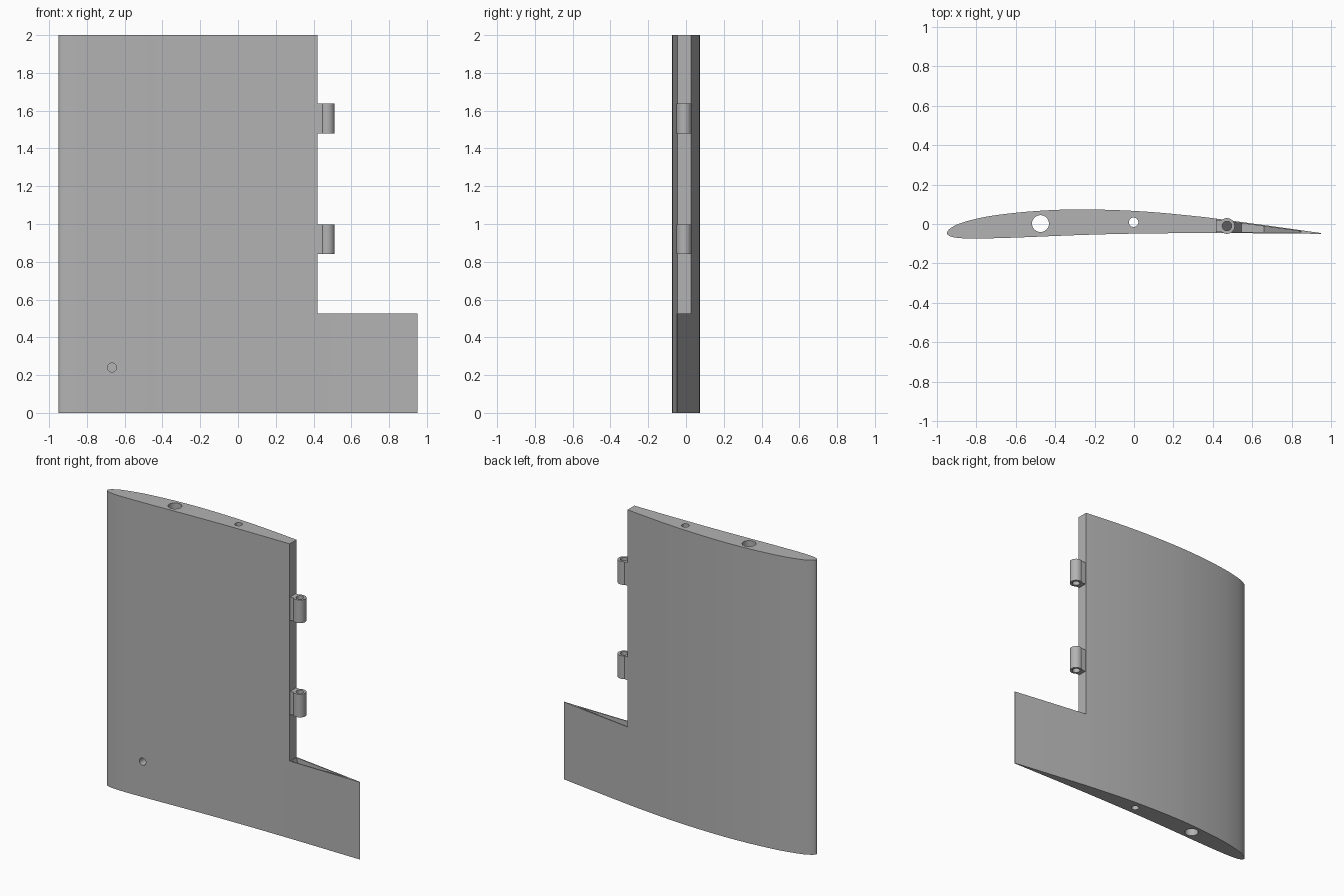
import bpy, bmesh
from mathutils import Vector

if "Cube" in bpy.data.objects:
    bpy.data.objects.remove(bpy.data.objects["Cube"], do_unlink=True)

grey = bpy.data.materials.new("plain grey")
grey.use_nodes = True
GREY = (0.45, 0.45, 0.45, 1)
grey.diffuse_color = GREY
grey.node_tree.nodes["Principled BSDF"].inputs["Base Color"].default_value = GREY

HINGE_X, HINGE_Y = 0.472, -0.01
STEP_X, STEP_Z = 0.42, 0.525


def finish(bm, name):
    bmesh.ops.recalc_face_normals(bm, faces=bm.faces)
    mesh = bpy.data.meshes.new(name)
    bm.to_mesh(mesh)
    bm.free()
    mesh.materials.append(grey)
    ob = bpy.data.objects.new(name, mesh)
    bpy.context.collection.objects.link(ob)
    return ob


def prism(name, outline, z0, z1):
    bm = bmesh.new()
    face = bm.faces.new([bm.verts.new((x, y, z0)) for x, y in outline])
    ext = bmesh.ops.extrude_face_region(bm, geom=[face])
    bmesh.ops.translate(bm, vec=(0, 0, z1 - z0),
                        verts=[g for g in ext["geom"] if isinstance(g, bmesh.types.BMVert)])
    return finish(bm, name)


def box(name, x0, x1, y0, y1, z0, z1):
    return prism(name, [(x0, y0), (x1, y0), (x1, y1), (x0, y1)], z0, z1)


def cylinder(name, a, b, r, sides=32):
    a, b = Vector(a), Vector(b)
    bm = bmesh.new()
    bmesh.ops.create_cone(bm, cap_ends=True, segments=sides, radius1=r, radius2=r,
                          depth=(b - a).length)
    bm.transform((b - a).to_track_quat("Z", "Y").to_matrix().to_4x4())
    bmesh.ops.translate(bm, vec=(a + b) / 2, verts=bm.verts)
    return finish(bm, name)


def combine(target, other, operation):
    mod = target.modifiers.new(other.name, "BOOLEAN")
    mod.operation = operation
    mod.solver = "EXACT"
    mod.object = other
    bpy.context.view_layer.objects.active = target
    bpy.ops.object.modifier_apply(modifier=mod.name)
    bpy.data.objects.remove(other, do_unlink=True)


def smooth_curve(pts, steps=4):
    """Catmull-Rom interpolation through the profile points."""
    p = [Vector(q) for q in pts]
    p = [p[0] * 2 - p[1]] + p + [p[-1] * 2 - p[-2]]
    out = []
    for a, b, c, d in zip(p, p[1:], p[2:], p[3:]):
        for i in range(steps):
            t = i / steps
            out.append((b * 2 + (c - a) * t + (a * 2 - b * 5 + c * 4 - d) * t**2
                        + (b * 3 - a - c * 3 + d) * t**3) / 2)
    return out + [p[-2]]


# Cambered aerofoil section, from trailing edge over the back to the front
section = smooth_curve([
    (0.95, -0.046), (0.7, -0.011), (0.42, 0.027), (0.3, 0.041), (0.1, 0.06), (-0.1, 0.071),
    (-0.3, 0.074), (-0.45, 0.069), (-0.6, 0.057), (-0.75, 0.037), (-0.87, 0.008),
    (-0.93, -0.02), (-0.95, -0.045), (-0.935, -0.062), (-0.89, -0.071), (-0.8, -0.074),
    (-0.6, -0.069), (-0.3, -0.057), (0, -0.049), (0.42, -0.046), (0.95, -0.05)])
wing = prism("wing_panel", section, 0, 2)

# Cut-out for the moving flap
combine(wing, box("flap_cut", STEP_X, 1.2, -0.3, 0.3, STEP_Z, 2.2), "DIFFERENCE")

# Tapered pocket in the fixed trailing part
bm = bmesh.new()
for x, z in [(STEP_X, STEP_Z + 0.02), (0.86, STEP_Z + 0.02), (0.545, 0.1), (0.66, 0.1)]:
    for y in (-0.04, 0.02 - (x - STEP_X) * 0.134):
        bm.verts.new((x, y, z))
bmesh.ops.convex_hull(bm, input=bm.verts)
combine(wing, finish(bm, "pocket_cut"), "DIFFERENCE")

# Spar holes along the span and a blind hole in the front
combine(wing, cylinder("spar_hole", (-0.475, 0.002, -0.1), (-0.475, 0.002, 2.1), 0.043), "DIFFERENCE")
combine(wing, cylinder("pin_hole", (-0.002, 0.009, -0.1), (-0.002, 0.009, 2.1), 0.024), "DIFFERENCE")
combine(wing, cylinder("screw_hole", (-0.667, -0.2, 0.24), (-0.667, 0, 0.24), 0.024), "DIFFERENCE")

# Hinge knuckles: barrel, web and bore
parts = [wing]
for name, z in (("lower_hinge", 0.84), ("upper_hinge", 1.48)):
    top = z + 0.157
    hinge = cylinder(name, (HINGE_X, HINGE_Y, z), (HINGE_X, HINGE_Y, top), 0.04)
    combine(hinge, box("web", STEP_X - 0.005, HINGE_X, HINGE_Y - 0.031, HINGE_Y + 0.031, z, top), "UNION")
    combine(hinge, cylinder("bore", (HINGE_X, HINGE_Y, z - 0.1), (HINGE_X, HINGE_Y, top + 0.1), 0.024),
            "DIFFERENCE")
    parts.append(hinge)

bpy.ops.object.select_all(action="DESELECT")
for ob in parts:
    ob.select_set(True)
bpy.context.view_layer.objects.active = wing
bpy.ops.object.shade_smooth_by_angle(angle=0.5)
